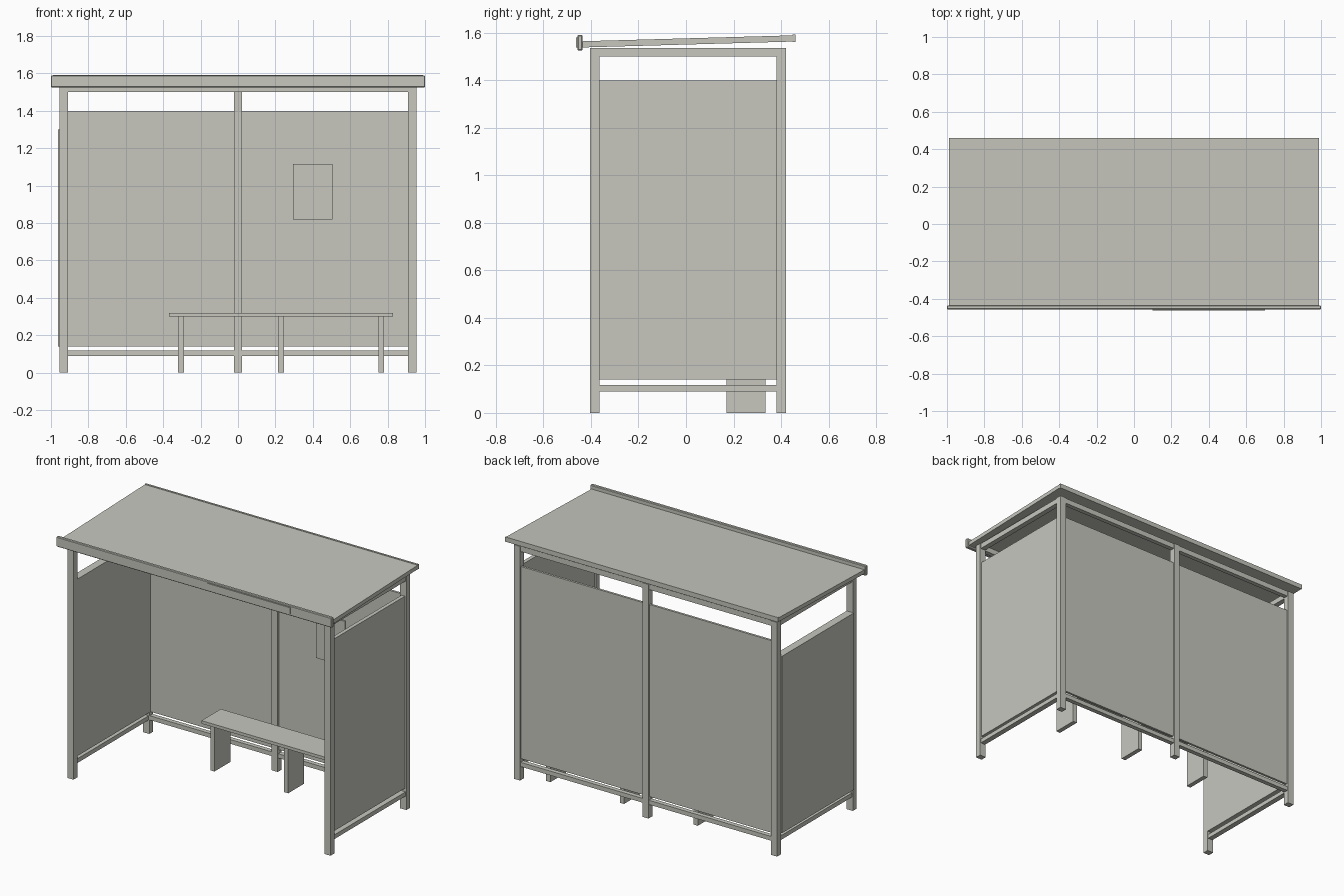
import bpy
import math

cube = bpy.data.objects.get("Cube")
if cube:
    bpy.data.objects.remove(cube, do_unlink=True)

grey = bpy.data.materials.new("warm_light_grey")
grey.use_nodes = True
COLOUR = (0.57, 0.57, 0.52, 1)
grey.diffuse_color = COLOUR
grey.node_tree.nodes["Principled BSDF"].inputs["Base Color"].default_value = COLOUR


def box(name, x, y, z, bevel=0):
    """Box given its low and high limits on each axis."""
    lows, highs = zip(x, y, z)
    bpy.ops.mesh.primitive_cube_add(size=1)
    ob = bpy.context.object
    ob.name = name
    for v in ob.data.vertices:
        v.co = [(a + b) / 2 + c * (b - a) for a, b, c in zip(lows, highs, v.co)]
    ob.data.materials.append(grey)
    if bevel:
        mod = ob.modifiers.new("edge", "BEVEL")
        mod.width = bevel
        mod.segments = 1
    return ob


OUT, IN = 0.955, 0.91           # post faces across the width
FRONT = (-0.405, -0.365)        # front post depth
BACK = (0.38, 0.42)             # back post depth
SPAN = (FRONT[1], BACK[0])
POST = (0, 1.535)
RAIL = (0.09, 0.118)
BEAM = (1.5, 1.535)

# Posts, side rails and side beams
for side, s in (("right", -1), ("left", 1)):
    post_x = sorted((s * OUT, s * IN))
    rail_x = sorted((s * 0.95, s * 0.915))
    box(side + "_front_post", post_x, FRONT, POST)
    box(side + "_back_post", post_x, BACK, POST)
    box(side + "_bottom_rail", rail_x, SPAN, RAIL)
    box(side + "_top_beam", rail_x, SPAN, BEAM)
box("middle_back_post", (-0.022, 0.022), BACK, POST)

# Front beam, and rails, beams and panels in the two back bays
box("front_beam", (-IN, IN), (-0.4, -0.37), BEAM)
for side, x in (("right", (-IN, -0.022)), ("left", (0.022, IN))):
    box(side + "_back_rail", x, (0.385, 0.415), RAIL)
    box(side + "_back_beam", x, (0.385, 0.415), BEAM)
    box(side + "_back_panel", x, (0.395, 0.41), (0.14, 1.4))

# Side walls: a slim panel and a thicker display case
box("left_side_panel", (0.92, 0.945), SPAN, (0.14, 1.4))
box("right_display_case", (-0.962, -0.91), SPAN, (0.14, 1.3))

# Notice board on the back wall
box("notice_board", (0.295, 0.505), (0.385, 0.396), (0.82, 1.115))

# Bench
box("bench_seat", (-0.37, 0.83), (0.15, 0.35), (0.3, 0.32))
for i, x in enumerate((-0.305, 0.23, 0.765)):
    box(f"bench_leg_{i + 1}", (x - 0.015, x + 0.015), (0.17, 0.335), (0, 0.3))

# Sloping roof with a trim along its back edge
roof = box("roof", (-0.99, 0.99), (-0.44, 0.45), (1.538, 1.564))
trim = box("roof_back_trim", (-0.99, 0.99), (0.448, 0.46), (1.536, 1.567))
for ob in (roof, trim):
    for v in ob.data.vertices:
        v.co.z += (v.co.y + 0.44) * math.tan(math.radians(1.6))

# Front fascia and its thin plate
box("fascia", (-1, 1), (-0.457, -0.435), (1.525, 1.59), bevel=0.004)
box("fascia_plate", (0.1, 0.7), (-0.462, -0.456), (1.538, 1.58))
